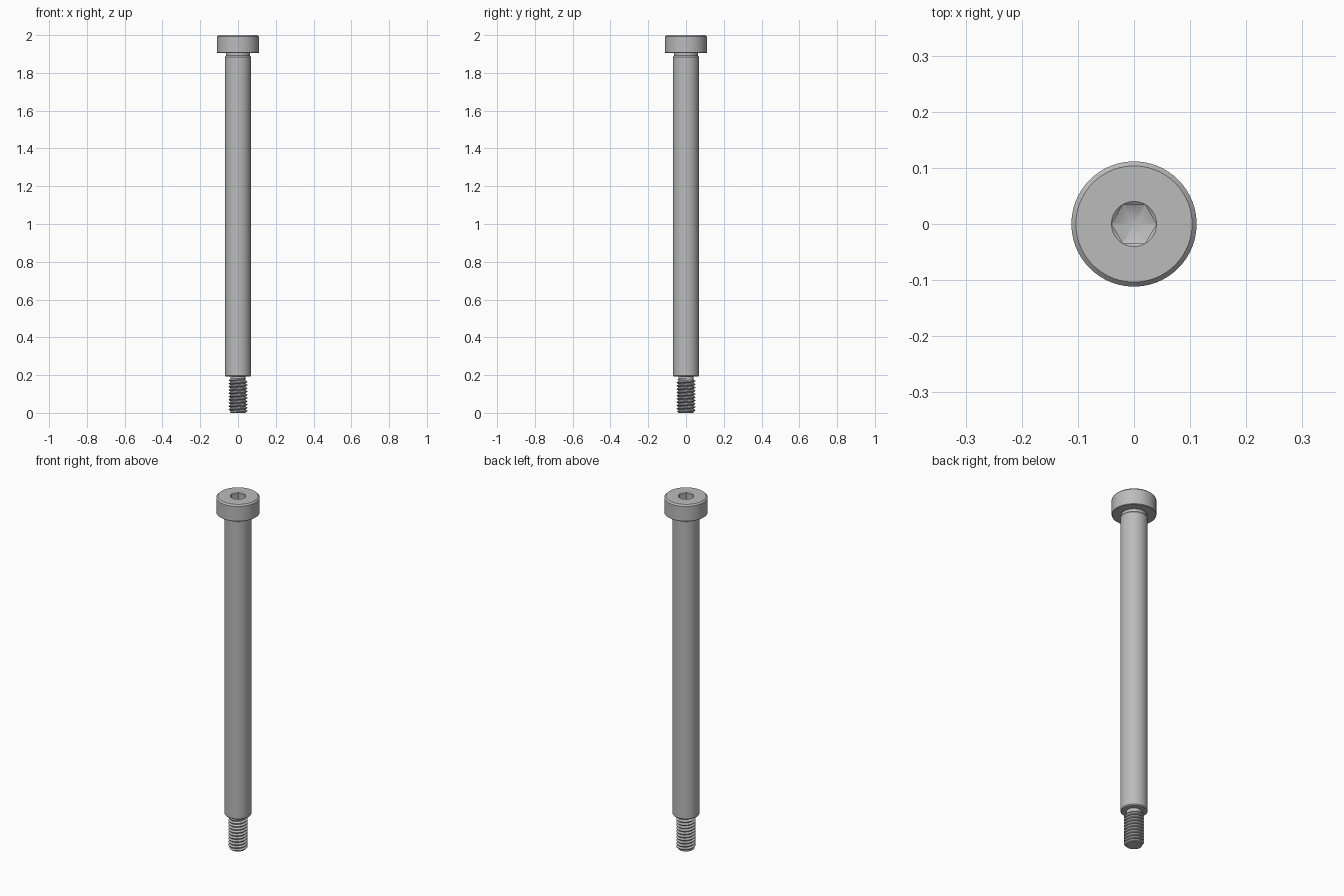
import bpy, bmesh
from math import pi, tau, sin, cos, radians

cube = bpy.data.objects.get("Cube")
if cube:
    bpy.data.objects.remove(cube, do_unlink=True)

steel = bpy.data.materials.new("grey steel")
steel.use_nodes = True
steel.diffuse_color = (0.5, 0.5, 0.5, 1)
steel.node_tree.nodes["Principled BSDF"].inputs["Base Color"].default_value = (0.5, 0.5, 0.5, 1)

SEG = 96


def finish(bm, name, angle=30):
    mesh = bpy.data.meshes.new(name)
    bm.to_mesh(mesh)
    bm.free()
    mesh.materials.append(steel)
    obj = bpy.data.objects.new(name, mesh)
    bpy.context.collection.objects.link(obj)
    bpy.ops.object.select_all(action='DESELECT')
    obj.select_set(True)
    bpy.context.view_layer.objects.active = obj
    bpy.ops.object.shade_smooth_by_angle(angle=radians(angle))
    return obj


def lathe(name, profile):
    """Revolve rings of (radius, z); each may be a function of the angle."""
    bm = bmesh.new()
    rings = []
    for ring in profile:
        verts = []
        for i in range(SEG):
            a = tau * i / SEG
            r, z = ring(a) if callable(ring) else ring
            verts.append(bm.verts.new((r * cos(a), r * sin(a), z)))
        rings.append(verts)
    for low, high in zip(rings, rings[1:]):
        for i in range(SEG):
            j = (i + 1) % SEG
            bm.faces.new((low[i], low[j], high[j], high[i]))
    bmesh.ops.remove_doubles(bm, verts=bm.verts, dist=1e-6)
    bmesh.ops.recalc_face_normals(bm, faces=bm.faces)
    return finish(bm, name)


# Head with a hexagonal socket, countersunk at the mouth and drilled at the bottom
TOP, MOUTH, APOTHEM = 2.0, 0.0402, 0.0345


def hexagon(a):
    return APOTHEM / cos(a % (pi / 3) - pi / 6)


def socket_mouth(a):
    r = hexagon(a)
    return r, TOP - 0.0005 - (MOUTH - r) * 0.7


def socket_floor(a):
    return hexagon(a), TOP - 0.048


lathe("head", [(0, 1.906), (0.1095, 1.906), (0.1115, 1.908), (0.1115, 1.992),
               (0.1035, TOP), (MOUTH, TOP), socket_mouth, socket_floor, (0, TOP - 0.067)])

# Shoulder with bevelled ends and an undercut below the head
SHOULDER = 0.193
lathe("shoulder", [(0, SHOULDER), (0.064, SHOULDER), (0.0687, SHOULDER + 0.005),
                   (0.0687, 1.885), (0.064, 1.891), (0.064, 1.912), (0, 1.912)])

# Threaded end: plain core with a relief groove under the shoulder
ROOT, CREST, PITCH, END = 0.0405, 0.0495, 0.0172, 0.181
lathe("thread_core", [(0, 0), (ROOT, 0), (ROOT, END - 0.004), (0.039, END),
                      (0.039, SHOULDER + 0.003), (0, SHOULDER + 0.003)])

# Helical ridge, tapering into the core at both ends
bm = bmesh.new()
shape = [(0.0, ROOT), (0.12, ROOT), (0.5, CREST), (0.64, CREST)]
turns = int(END / PITCH) + 3
cols = 48
grid = []
for i in range(cols + 1):
    column = []
    for k in range(-2, turns):
        for offset, r in shape:
            z = min(max(PITCH * (k + offset + i / cols), 0.0), END)
            r = min(r, ROOT - 0.001 + 1.2 * min(z, END - z))
            a = tau * i / cols
            column.append(bm.verts.new((r * cos(a), r * sin(a), z)))
    grid.append(column)
for left, right in zip(grid, grid[1:]):
    for j in range(len(left) - 1):
        bm.faces.new((left[j], right[j], right[j + 1], left[j + 1]))
bmesh.ops.remove_doubles(bm, verts=bm.verts, dist=1e-5)
bmesh.ops.dissolve_degenerate(bm, edges=bm.edges, dist=1e-6)
finish(bm, "thread_ridge", 25)
